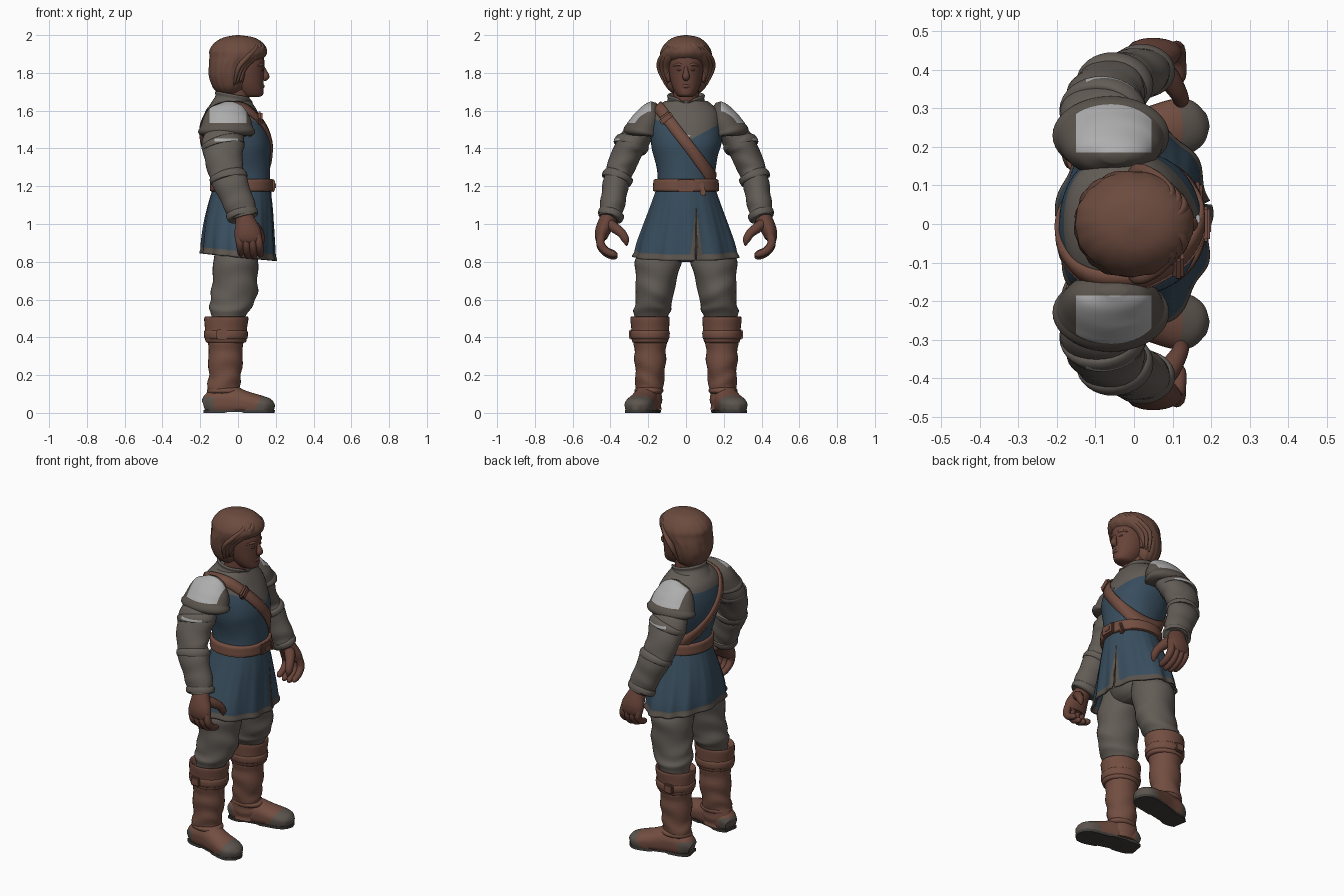
import bpy, bmesh, math
from mathutils import Vector
from mathutils.bvhtree import BVHTree

if "Cube" in bpy.data.objects:
    bpy.data.objects.remove(bpy.data.objects["Cube"], do_unlink=True)


def material(name, *rgb):
    mat = bpy.data.materials.new(name)
    mat.use_nodes = True
    mat.diffuse_color = (*rgb, 1)
    mat.node_tree.nodes["Principled BSDF"].inputs["Base Color"].default_value = (*rgb, 1)
    return mat


skin = material("skin", .135, .056, .04)
hair = material("hair", .15, .07, .048)
leather = material("leather", .17, .075, .052)
blue = material("blue cloth", .04, .075, .112)
grey = material("grey cloth", .125, .108, .094)
trim = material("dark trim", .105, .088, .075)
steel = material("steel", .42, .42, .42)
sole = material("sole", .05, .046, .041)
SIDES = (("left_", 1), ("right_", -1))


def finish(bm, name, mats, side=1, angle=50):
    """Mirror if asked, fix normals, link the object and shade it."""
    for v in bm.verts:
        v.co.y *= side
    bmesh.ops.recalc_face_normals(bm, faces=bm.faces[:])
    mesh = bpy.data.meshes.new(name)
    bm.to_mesh(mesh)
    bm.free()
    for mat in mats:
        mesh.materials.append(mat)
    ob = bpy.data.objects.new(name, mesh)
    bpy.context.collection.objects.link(ob)
    bpy.ops.object.select_all(action='DESELECT')
    ob.select_set(True)
    bpy.context.view_layer.objects.active = ob
    bpy.ops.object.shade_smooth_by_angle(angle=math.radians(angle))
    return ob


def smooth_rows(rows, steps):
    """Catmull-Rom interpolation of a list of tuples."""
    out = []
    for i in range(len(rows) - 1):
        quad = [rows[max(0, min(len(rows) - 1, i + k))] for k in (-1, 0, 1, 2)]
        for s in range(steps):
            t = s / steps
            out.append([b + t / 2 * (c - a + t * (2 * a - 5 * b + 4 * c - d + t * (3 * (b - c) + d - a)))
                        for a, b, c, d in zip(*quad)])
    return out + [list(rows[-1])]


def loft(name, rows, mats, side=1, ref=None, segs=32, steps=5, warp=None,
         cuts=(), paint=None, caps=True, power=1):
    """Skin rings (x, y, z, radius, radius); level rings, or across the path if ref is given."""
    rows = smooth_rows(rows, steps)
    mats = mats if isinstance(mats, (list, tuple)) else [mats]
    bm = bmesh.new()
    rings = []
    for i, (x, y, z, ru, rv) in enumerate(rows):
        c = Vector((x, y, z))
        u, w = Vector((1, 0, 0)), Vector((0, 1, 0))
        if ref:
            tangent = Vector(rows[min(i + 1, len(rows) - 1)][:3]) - Vector(rows[max(i - 1, 0)][:3])
            tangent.normalize()
            u = Vector(ref) - tangent * tangent.dot(Vector(ref))
            u.normalize()
            w = tangent.cross(u)
        ring = []
        for k in range(segs):
            a = math.tau * k / segs
            ca, sa = (math.copysign(abs(q) ** power, q) for q in (math.cos(a), math.sin(a)))
            p = c + u * max(ru, .002) * ca + w * max(rv, .002) * sa
            ring.append(bm.verts.new(warp(p, c, a, i / (len(rows) - 1)) if warp else p))
        rings.append(ring)
    for r, s in zip(rings, rings[1:]):
        for k in range(segs):
            n = (k + 1) % segs
            bm.faces.new((r[k], r[n], s[n], s[k]))
    if caps:
        bm.faces.new(rings[0])
        bm.faces.new(rings[-1])
    for co, no in cuts:
        bmesh.ops.bisect_plane(bm, geom=bm.verts[:] + bm.edges[:] + bm.faces[:],
                               dist=1e-5, plane_co=co, plane_no=no)
    if paint:
        gone = []
        for f in bm.faces:
            slot = paint(f.calc_center_median())
            if slot is None:
                gone.append(f)
            else:
                f.material_index = slot
        bmesh.ops.delete(bm, geom=gone, context='FACES')
    return finish(bm, name, mats, side)


def folds(amount, around, along, twist=1):
    """Cloth wrinkles that push the skin in and out."""
    return lambda p, c, a, t: p + (p - c) * amount * math.sin(
        along * t + twist * math.sin(around * a) + math.cos(2 * a + along * t / 3))


def box(name, at, size, mat, side=1, tilt=0):
    bm = bmesh.new()
    bmesh.ops.create_cube(bm, size=1)
    for v in bm.verts:
        v.co = Vector(v.co * Vector(size))
        y, z = v.co.y, v.co.z
        v.co.y = y * math.cos(tilt) - z * math.sin(tilt)
        v.co.z = y * math.sin(tilt) + z * math.cos(tilt)
        v.co += Vector(at)
    bmesh.ops.bevel(bm, geom=bm.edges[:], offset=min(size) * .3, segments=2, affect='EDGES')
    return finish(bm, name, [mat], side)


X, Z = (1, 0, 0), (0, 0, 1)

# Head and neck
loft("neck", [(-.02, 0, 1.58, .075, .075), (0, 0, 1.72, .065, .065)], skin)
loft("head", [(.075, 0, 1.672, .035, .03), (.065, 0, 1.685, .068, .05), (.045, 0, 1.73, .09, .074),
              (.03, 0, 1.79, .107, .088), (.03, 0, 1.86, .11, .092), (.02, 0, 1.92, .1, .085),
              (.01, 0, 1.97, .05, .05)], skin)
loft("nose", [(.122, 0, 1.845, .01, .01), (.14, 0, 1.81, .012, .012), (.148, 0, 1.78, .018, .02),
              (.135, 0, 1.762, .008, .012)], skin, ref=X, segs=16)
loft("lips", [(.115, -.035, 1.728, .005, .004), (.132, 0, 1.73, .011, .009), (.115, .035, 1.728, .005, .004)],
     skin, ref=Z, segs=12)
for label, s in SIDES:
    loft(label + "eyebrow", [(.134, .014, 1.838, .006, .006), (.127, .04, 1.845, .008, .008),
                             (.102, .068, 1.836, .004, .004)], hair, s, ref=Z, segs=10)
    loft(label + "eye", [(.127, .022, 1.815, .003, .004), (.126, .035, 1.816, .006, .009),
                         (.115, .05, 1.815, .003, .004)], hair, s, ref=Z, segs=10)
    loft(label + "ear", [(.01, .08, 1.82, .01, .01), (.015, .095, 1.8, .022, .014), (.02, .09, 1.755, .008, .008)],
         skin, s, ref=X, segs=14)

# Hair with short locks swept off the face
loft("hair_cap", [(-.04, 0, 1.685, .055, .06), (-.045, 0, 1.72, .085, .1), (-.047, 0, 1.78, .106, .124),
                  (-.035, 0, 1.84, .118, .134), (-.005, 0, 1.885, .146, .137), (.002, 0, 1.92, .152, .132),
                  (.004, 0, 1.96, .127, .106), (.004, 0, 1.988, .078, .066), (0, 0, 2, .008, .008)],
     hair, segs=72, warp=lambda p, c, a, t: Vector((*(c + (p - c) * (
         1 + (1 - t) * (.022 * math.sin(17 * a + 7 * t) + .014 * math.sin(7 * a - 9 * t))))[:2], p.z)))
for label, s in SIDES:
    for i in range(3):
        d = .016 * i
        loft(f"{label}hair_lock_{i}", [(.1 - d, .005 + d, 1.962, .01, .02), (.128 - d, .045 + d, 1.93, .014, .022),
                                       (.083 - d, .09 + d, 1.88, .015, .022), (.034 - d, .103 + d, 1.825, .013, .02),
                                       (.012 - d, .096 + d / 3, 1.75 - d / 2, .004, .005)], hair, s, ref=X, segs=14)

# Tunic body with grey yoke
torso_rows = [(.02, 0, 1.15, .15, .15), (.018, 0, 1.25, .152, .15), (.005, 0, 1.35, .168, .168),
              (-.008, 0, 1.43, .178, .186), (-.025, 0, 1.52, .168, .192), (-.035, 0, 1.595, .138, .172),
              (-.03, 0, 1.65, .1, .115)]
torso = loft("tunic_body", torso_rows, [blue, grey], segs=64, power=.9, warp=folds(.012, 3, 16),
             cuts=[((0, .03, 1.45), (0, -.55, 1)), ((0, .03, 1.45), (0, .55, 1)),
                   ((0, 0, 1.57), Z), ((-.03, 0, 0), X)],
             paint=lambda c: int(c.z > (1.45 + .55 * abs(c.y - .03) if c.x > -.03 else 1.57)))
tree = BVHTree.FromPolygons([v.co for v in torso.data.vertices], [p.vertices for p in torso.data.polygons])


def chest_point(y, z, lift):
    return tree.ray_cast(Vector((.5, y, z)), Vector((-1, 0, 0)))[0] + Vector((lift, 0, 0))


box("chest_clasp", chest_point(.012, 1.468, .003), (.012, .026, .014), steel)


def tilt_collar(p, c, a, t):
    notch = .035 * t * max(0, math.cos(a)) ** 12
    return Vector((p.x, p.y, p.z - .18 * (p.x + .02) - notch))


loft("collar", [(-.03, 0, 1.59, .13, .15), (-.028, 0, 1.63, .108, .115), (-.024, 0, 1.66, .096, .097),
                (-.022, 0, 1.68, .1, .1), (-.02, 0, 1.685, .09, .09), (-.02, 0, 1.66, .08, .08)],
     grey, warp=tilt_collar)


# Skirt of the tunic, slit at the front
def hang(p, c, a, t):
    pleats = .035 * t * math.sin(11 * a + math.sin(3 * a)) + .02 * t * (1 - t) * math.sin(27 * a)
    out = (p - c) * (pleats + (.025 if t > .9 else 0))
    return p + out - Vector((0, 0, .1 * p.x * t))


def skirt_paint(c):
    gap = abs(c.y - .055) / max(1.1 - c.z, .001)
    if c.x > 0 and c.z < 1.1 and gap < .12:
        return None if gap < .018 else 1
    return int(c.z + .1 * c.x < .858)


slit = (0, .055, 1.1)
skirt = loft("tunic_skirt", [(.02, 0, 1.2, .15, .152), (.012, 0, 1.1, .17, .186), (.004, 0, 1, .184, .222),
                             (0, 0, .9, .193, .256), (0, 0, .825, .196, .272)],
             [blue, trim], segs=128, caps=False, warp=hang, paint=skirt_paint,
             cuts=[(slit, (0, 1, k)) for k in (-.12, -.018, .018, .12)] + [((0, 0, .858), (.1, 0, 1))])
skirt.modifiers.new("thickness", 'SOLIDIFY').thickness = .012

# Belt and buckle
loft("belt", [(.02, 0, 1.172, .15, .15), (.02, 0, 1.176, .168, .174), (.02, 0, 1.205, .168, .174),
              (.02, 0, 1.234, .166, .17), (.02, 0, 1.238, .15, .15)], leather, segs=48, steps=3, power=.95)
box("belt_buckle", (.186, 0, 1.203), (.022, .09, .066), leather)
box("belt_buckle_plate", (.192, 0, 1.203), (.016, .05, .032), leather)
box("belt_tail", (.165, .085, 1.185), (.025, .03, .075), leather, tilt=.3)

# Diagonal shoulder strap laid onto the tunic
down, across = Vector((0, .61, -.79)), Vector((0, .79, .61))
bm = bmesh.new()
bands = []
for k in range(64):
    a = math.tau * k / 64
    ray = Vector(X) * math.cos(a) + down * math.sin(a)
    row = []
    for w in (-.03, 0, .03):
        start = Vector((0, 0, 1.43)) + across * w
        hit = tree.ray_cast(start, ray)[0] or start + ray * .2
        row.append(bm.verts.new(hit + ray * .012))
    bands.append(row)
for k, r in enumerate(bands):
    s = bands[(k + 1) % len(bands)]
    for j in (0, 1):
        bm.faces.new((r[j], r[j + 1], s[j + 1], s[j]))
strap = finish(bm, "shoulder_strap", [leather])
strap.modifiers.new("thickness", 'SOLIDIFY').thickness = .014
box("strap_buckle", chest_point(-.105, 1.56, .014), (.03, .075, .045), leather, tilt=.65)

# Hips
loft("hips", [(-.01, 0, .8, .06, .08), (-.01, 0, .84, .11, .14), (0, 0, .95, .135, .17), (.01, 0, 1.12, .135, .14)], grey)

for label, s in SIDES:
    # Shoulder armour: steel middle, dark edges
    loft(label + "shoulder_plate", [(-.05, .172, 1.645, .03, .015), (-.05, .18, 1.617, .085, .046),
                                    (-.055, .193, 1.57, .12, .075), (-.058, .212, 1.52, .136, .091),
                                    (-.06, .228, 1.485, .144, .096), (-.06, .23, 1.475, .13, .085)],
         [trim, steel], s, ref=X, segs=48,
         cuts=[((-.15, 0, 0), X), ((.045, 0, 0), X), ((0, 0, 1.535), Z), ((0, .185, 0), (0, 1, 0))],
         paint=lambda c: int(-.15 < c.x < .045 and c.z > 1.535 and c.y > .185))
    loft(label + "shoulder_rim", [(-.06, .222, 1.52, .13, .085), (-.06, .228, 1.495, .15, .099),
                                  (-.06, .232, 1.476, .146, .1), (-.06, .233, 1.466, .12, .075)],
         trim, s, ref=X, segs=40)
    # Sleeve with rolled bands and a thin steel strip on the upper one
    loft(label + "sleeve", [(-.055, .2, 1.54, .09, .065), (-.07, .25, 1.47, .108, .075), (-.08, .3, 1.4, .109, .08),
                            (-.068, .345, 1.3, .095, .072), (-.045, .368, 1.23, .092, .069), (-.008, .383, 1.14, .086, .067),
                            (.02, .396, 1.07, .077, .063), (.03, .402, 1.035, .072, .06)],
         grey, s, ref=X, warp=folds(.035, 2, 34))
    for part, x, y, z, r in (("upper_sleeve_band", -.08, .29, 1.42, .109), ("elbow_band", -.05, .363, 1.245, .096),
                             ("cuff", .022, .397, 1.05, .081)):
        loft(label + part, [(x - .004, y - .006, z + .02, r * .85, r * .7), (x - .002, y - .003, z + .012, r * 1.03, r * .85),
                            (x + .002, y + .003, z - .012, r * 1.03, r * .85), (x + .004, y + .006, z - .02, r * .85, r * .7)],
             [grey, steel], s, ref=X, steps=4,
             cuts=[((0, 0, 1.438), Z), ((0, 0, 1.452), Z)],
             paint=lambda c: int(1.438 < c.z < 1.452 and c.y > .34 and -.12 < c.x < 0))
    # Hand
    loft(label + "palm", [(.028, .4, 1.05, .046, .044), (.04, .42, 1.01, .055, .044), (.05, .442, .96, .07, .04),
                          (.055, .45, .92, .068, .03), (.056, .445, .905, .05, .018)], skin, s, ref=X)
    for i, reach in enumerate((.88, 1, 1.02, .92)):
        x = .002 + .034 * i
        loft(f"{label}finger_{i}", [(x, .448, .94, .02, .022), (x + .008, .452, .94 - .05 * reach, .021, .022),
                                    (x + .012, .425, .94 - .09 * reach, .019, .02),
                                    (x + .014, .382, .94 - .11 * reach, .017, .017),
                                    (x + .014, .362, .94 - .113 * reach, .004, .004)], skin, s, ref=X, segs=12)
    loft(label + "thumb", [(.06, .41, 1.005, .03, .028), (.09, .378, .98, .03, .028), (.115, .34, .95, .023, .024),
                           (.122, .32, .915, .02, .02), (.12, .314, .885, .004, .004)], skin, s, ref=X, segs=14)
    # Trousers, baggy over the boots
    loft(label + "trouser_leg", [(-.01, .1, .96, .1, .08), (-.012, .13, .88, .113, .098), (-.012, .147, .8, .117, .122),
                                 (-.016, .157, .71, .119, .11), (-.02, .166, .63, .123, .098),
                                 (-.036, .173, .57, .114, .098), (-.047, .182, .53, .1, .096),
                                 (-.055, .188, .48, .08, .08)],
         grey, s, warp=folds(.03, 2, 26))
    # Boot shaft, cuff, strap and buckle
    loft(label + "boot_shaft", [(-.065, .19, .4, .093, .086), (-.066, .19, .32, .093, .084), (-.068, .19, .22, .086, .079),
                                (-.076, .194, .14, .086, .072), (-.08, .197, .07, .09, .069), (-.08, .197, .018, .088, .066)],
         leather, s, warp=folds(.045, 2, 26))
    loft(label + "boot_cuff", [(-.06, .19, .48, .085, .082), (-.062, .19, .508, .108, .096), (-.062, .19, .498, .118, .104),
                               (-.064, .19, .44, .112, .1), (-.064, .19, .38, .108, .095), (-.065, .19, .37, .085, .08)],
         leather, s, warp=folds(.012, 3, 9))
    loft(label + "boot_strap", [(-.064, .19, .39, .1, .09), (-.064, .19, .396, .114, .102),
                                (-.064, .19, .432, .115, .103), (-.064, .19, .438, .1, .09)], leather, s, steps=3)
    box(label + "boot_buckle", (-.085, .29, .415), (.06, .022, .055), leather, s)
    # Foot with grey toe cap and heel patch, on a thin dark sole
    foot = [(-.176, .188, .045, .03, .045), (-.13, .196, .064, .058, .066), (-.04, .212, .07, .07, .067),
            (.05, .235, .056, .056, .071), (.12, .252, .046, .046, .074), (.165, .262, .04, .035, .058),
            (.19, .268, .034, .012, .02)]
    loft(label + "foot", foot, [leather, trim], s, ref=Z,
         warp=lambda p, c, a, t: Vector((p.x, p.y, max(.01, p.z - max(0, c.z - p.z)))),
         cuts=[((.1, 0, .04), (1, 0, -.5)), ((-.13, 0, 0), X), ((0, 0, .085), Z)],
         paint=lambda c: int(c.x - .1 > .5 * (c.z - .04) or (c.x < -.13 and c.z < .085)))
    loft(label + "boot_sole", [(x, y, .008, up, wide * .97) for x, y, z, up, wide in foot], sole, s, ref=Z,
         warp=lambda p, c, a, t: Vector((p.x, p.y, .016 if math.cos(a) > 0 else (0 if p.x < -.07 or p.x > .03 else .006))))
    loft(label + "ankle_band", [(-.07, .195, .135, .078, .06), (-.07, .196, .125, .092, .075),
                                (-.07, .197, .11, .094, .075), (-.07, .197, .1, .08, .06)], leather, s, steps=3)
